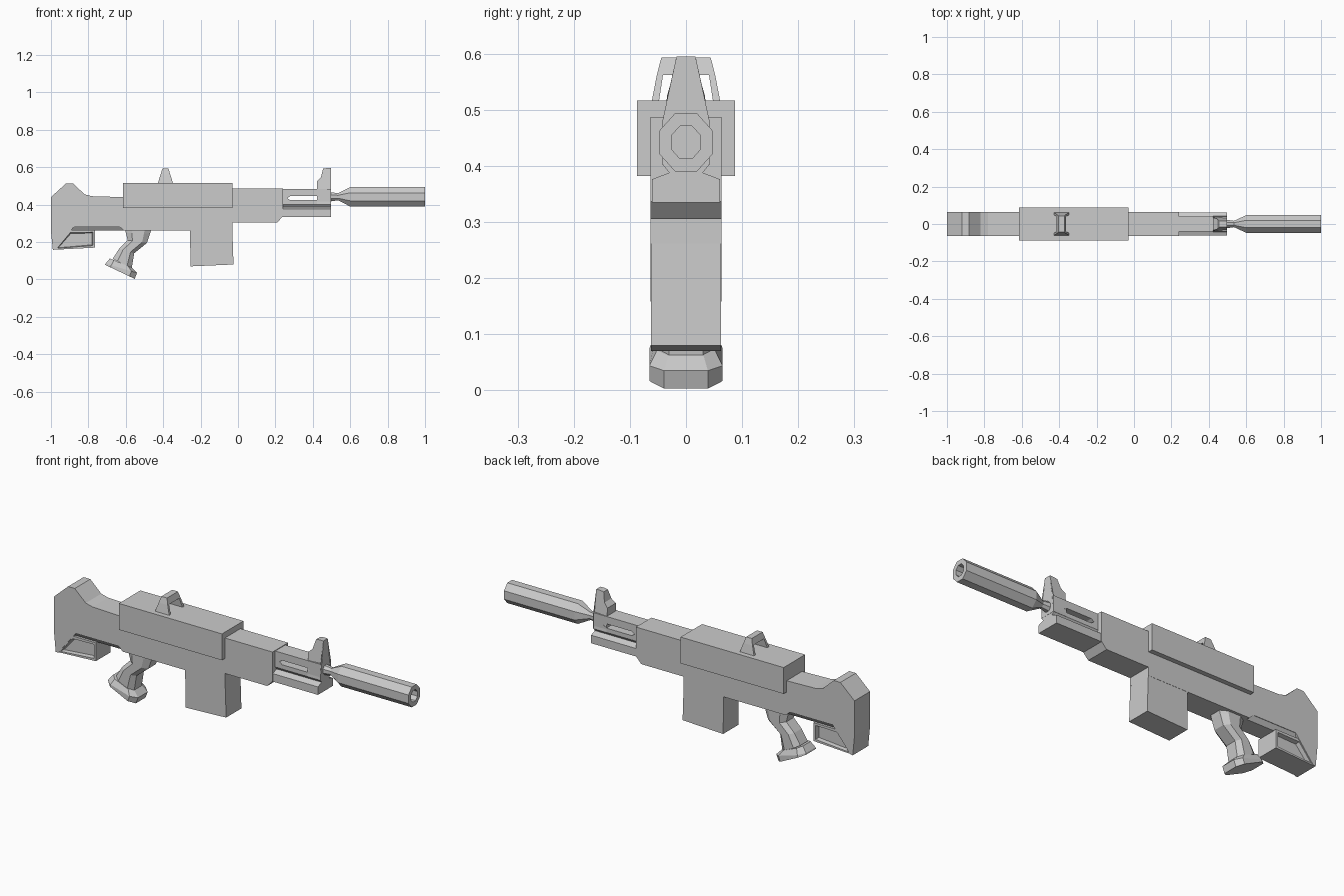
import bpy, bmesh, math

if "Cube" in bpy.data.objects:
    bpy.data.objects.remove(bpy.data.objects["Cube"])


def finish(name, bm):
    bmesh.ops.recalc_face_normals(bm, faces=bm.faces)
    me = bpy.data.meshes.new(name)
    bm.to_mesh(me)
    bm.free()
    ob = bpy.data.objects.new(name, me)
    bpy.context.collection.objects.link(ob)
    return ob


def loft(name, rings):
    """Skin a list of equal-length point loops and cap both ends."""
    bm = bmesh.new()
    loops = [[bm.verts.new(p) for p in r] for r in rings]
    n = len(loops[0])
    for a, b in zip(loops, loops[1:]):
        for i in range(n):
            j = (i + 1) % n
            bm.faces.new((a[i], a[j], b[j], b[i]))
    caps = [bm.faces.new(loops[0]), bm.faces.new(loops[-1])]
    return bm, caps


def side_profile(name, pts, half):
    """Side outline (x, z) spread to +-half in y; half may vary per point."""
    h = half if isinstance(half, (list, tuple)) else [half] * len(pts)
    rings = [[(x, s * w, z) for (x, z), w in zip(pts, h)] for s in (-1, 1)]
    return finish(name, loft(name, rings)[0])


# Stock, receiver and handguard in one outline
side_profile("receiver_body", [
    (-1, .44), (-.92, .513), (-.882, .513), (-.82, .455), (-.78, .445),
    (-.61, .44), (-.61, .487), (.24, .487), (.24, .337), (.21, .305),
    (-.03, .305), (-.03, .262), (-.61, .262), (-.635, .285), (-.875, .285),
    (-.975, .16), (-.99, .158), (-1, .26)], .063)

# Narrowed underside behind the grip
side_profile("stock_underside", [(-.91, .262), (-.60, .262), (-.60, .287), (-.89, .287)],
             [.045, .045, .062, .062])

# Lower stock block with recessed side panels
block = [(-.98, .159), (-.765, .17), (-.765, .264), (-.905, .264)]
bm, caps = loft("b", [[(x, s * .059, z) for x, z in block] for s in (-1, 1)])
bmesh.ops.recalc_face_normals(bm, faces=bm.faces)
bmesh.ops.inset_individual(bm, faces=caps, thickness=.016)
bmesh.ops.inset_individual(bm, faces=caps, thickness=.006, depth=-.02)
finish("stock_lower_block", bm)

# Top cover
side_profile("top_cover", [(-.615, .382), (-.03, .382), (-.03, .517), (-.615, .517)], .087)

# Magazine
side_profile("magazine", [(-.257, .30), (-.254, .07), (-.024, .08), (-.032, .32)], .062)

# Pistol grip: curved stack of chamfered sections (rear x, rear z, front x, front z)


def grip_ring(xr, zr, xf, zf, w, c):
    def at(t, y):
        return (xr + (xf - xr) * t, y, zr + (zf - zr) * t)
    return [at(0, -w * .6), at(c, -w), at(1 - c, -w), at(1, -w * .6),
            at(1, w * .6), at(1 - c, w), at(c, w), at(0, w * .6)]


grip = [(-.605, .28, -.46, .28), (-.60, .25, -.47, .245), (-.59, .21, -.487, .195),
        (-.635, .165, -.555, .14), (-.67, .11, -.568, .06)]
finish("pistol_grip", loft("g", [grip_ring(*g, .05, .25) for g in grip])[0])
foot = [(-.685, .112, -.565, .062, .052), (-.708, .085, -.54, .035, .065),
        (-.71, .078, -.552, .003, .065)]
finish("grip_foot", loft("f", [grip_ring(*f, .18) for f in foot])[0])

# Barrel support: grooved cross-section run along x
half = [(.061, .335), (.061, .376), (.03, .388), (.041, .402), (.041, .484)]
section = half + [(-y, z) for y, z in reversed(half)]
support = finish("barrel_support",
                 loft("s", [[(x, y, z) for y, z in section] for x in (.23, .496)])[0])

# Lens-shaped slot through the support
slot = side_profile("slot_cutter", [(.263, .435), (.28, .424), (.42, .424), (.44, .435),
                                    (.42, .446), (.28, .446)], .1)
slot.hide_render = True
slot.hide_viewport = True
cut = support.modifiers.new("slot", 'BOOLEAN')
cut.object = slot
cut.solver = 'EXACT'

# Front sight post
side_profile("front_sight", [(.422, .402), (.422, .524), (.443, .545), (.455, .592),
                             (.474, .595), (.497, .595), (.497, .48), (.497, .402)],
             [.042, .034, .028, .017, .017, .017, .042, .042])

# Rear sight: sloped legs and crossbar as an arch tapering in x
arch = [(.062, .51), (.052, .562), (.044, .593)]
inner = [(.049, .51), (.041, .562)]
outline = (arch + [(-y, z) for y, z in reversed(arch)]
           + [(-y, z) for y, z in inner] + [(y, z) for y, z in reversed(inner)])


def depth(z):
    return .042 - .026 * (z - .51) / .083


finish("rear_sight", loft("r", [[(-.388 + s * depth(z), y, z) for y, z in outline]
                                for s in (-1, 1)])[0])

# Octagonal barrel with hollow muzzle
rings = []
for x, r in [(.47, .024), (.50, .024), (.535, .019), (.60, .052), (1, .052), (1, .029), (.85, .029)]:
    R = r / math.cos(math.pi / 8)
    rings.append([(x, .9 * R * math.cos(math.pi * (i + .5) / 4),
                   .442 + R * math.sin(math.pi * (i + .5) / 4)) for i in range(8)])
finish("barrel", loft("m", rings)[0])
